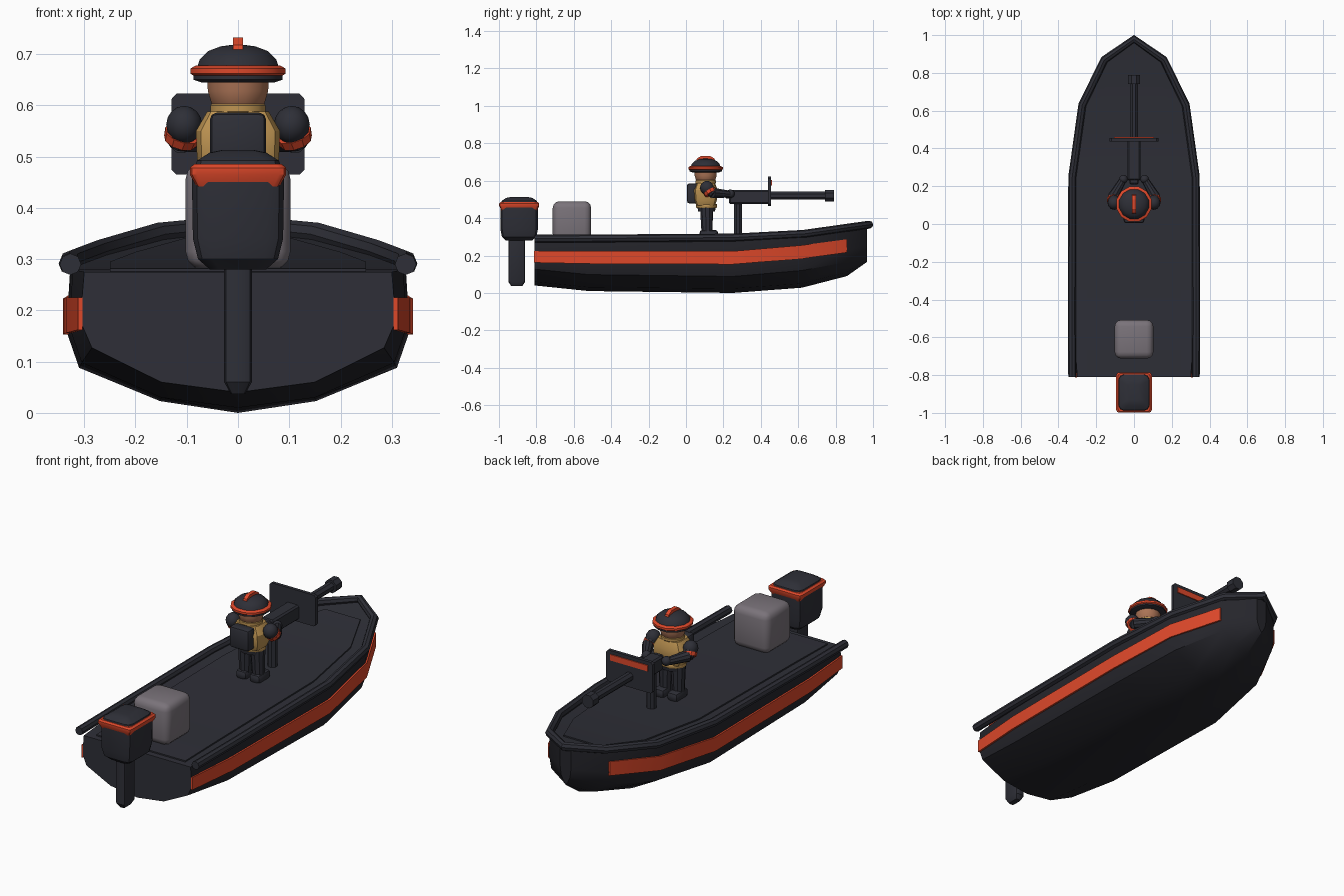
import bpy, bmesh, math
from mathutils import Vector, Matrix

if "Cube" in bpy.data.objects:
    bpy.data.objects.remove(bpy.data.objects["Cube"])


def material(name, r, g, b):
    m = bpy.data.materials.new(name)
    lin = lambda c: ((c / 255 + 0.055) / 1.055) ** 2.4
    m.diffuse_color = (lin(r), lin(g), lin(b), 1)
    m.use_nodes = True
    m.node_tree.nodes["Principled BSDF"].inputs["Base Color"].default_value = m.diffuse_color
    return m


CHAR = material("charcoal", 46, 47, 55)
BLACK = material("hull_black", 37, 37, 43)
ORANGE = material("orange", 222, 72, 42)
GREY = material("warm_grey", 122, 115, 122)
TAN = material("tan", 190, 148, 82)
SKIN = material("skin", 172, 116, 86)


def finish(name, bm, *mats):
    bmesh.ops.recalc_face_normals(bm, faces=bm.faces)
    me = bpy.data.meshes.new(name)
    bm.to_mesh(me)
    bm.free()
    ob = bpy.data.objects.new(name, me)
    bpy.context.collection.objects.link(ob)
    for m in mats:
        me.materials.append(m)
    return ob


def loft(bm, rings):
    """Skin closed rings of equal length and cap both ends."""
    vs = [[bm.verts.new(p) for p in r] for r in rings]
    n = len(vs[0])
    for a, b in zip(vs, vs[1:]):
        for i in range(n):
            j = (i + 1) % n
            bm.faces.new((a[i], a[j], b[j], b[i]))
    bm.faces.new(vs[0])
    bm.faces.new(vs[-1])


def box(name, loc, size, mat, bevel=0.0, seg=2):
    bm = bmesh.new()
    bmesh.ops.create_cube(bm, size=1)
    bmesh.ops.scale(bm, vec=size, verts=bm.verts)
    if bevel:
        bmesh.ops.bevel(bm, geom=bm.edges[:], offset=bevel, segments=seg, profile=0.5, affect='EDGES')
    bmesh.ops.translate(bm, vec=loc, verts=bm.verts)
    return finish(name, bm, mat)


def rod(name, p0, p1, r0, r1, mat, n=8):
    p0, p1 = Vector(p0), Vector(p1)
    d = p1 - p0
    bm = bmesh.new()
    rot = d.to_track_quat('Z', 'Y').to_matrix().to_4x4()
    bmesh.ops.create_cone(bm, cap_ends=True, segments=n, radius1=r0, radius2=r1, depth=d.length,
                          matrix=Matrix.Translation((p0 + p1) / 2) @ rot @ Matrix.Rotation(math.pi / n, 4, 'Z'))
    return finish(name, bm, mat)


def ball(name, loc, size, mat):
    bm = bmesh.new()
    bmesh.ops.create_uvsphere(bm, u_segments=12, v_segments=8, radius=1)
    bmesh.ops.scale(bm, vec=size, verts=bm.verts)
    bmesh.ops.translate(bm, vec=loc, verts=bm.verts)
    return finish(name, bm, mat)


def turned(name, y, profile, mat, n=12, sy=1.0):
    """Stack of horizontal rings, given as (radius, z)."""
    bm = bmesh.new()
    angles = [2 * math.pi * (i + 0.5) / n for i in range(n)]
    loft(bm, [[(r * math.cos(a), y + sy * r * math.sin(a), z) for a in angles] for r, z in profile])
    return finish(name, bm, mat)


def rounded_stack(name, y, profile, mat, corner=0.3):
    """Stack of rounded rectangles, given as (half x, half y, z)."""
    bm = bmesh.new()
    rings = []
    for hx, hy, z in profile:
        c = corner * min(hx, hy)
        q = [(hx, hy - c), (hx - c * .3, hy - c * .3), (hx - c, hy)]
        pts = q + [(-a, b) for a, b in q[::-1]] + [(-a, -b) for a, b in q] + [(a, -b) for a, b in q[::-1]]
        rings.append([(a, y + b, z) for a, b in pts])
    loft(bm, rings)
    return finish(name, bm, mat)


# Hull: half sections from keel to sheer, mirrored and lofted along y
stations = [
    (-.81, [(0, .04), (.15, .06), (.285, .127), (.308, .18), (.3, .275)]),
    (-.52, [(0, .01), (.15, .03), (.305, .098), (.33, .17), (.322, .28)]),
    (.25, [(0, 0), (.152, .023), (.31, .088), (.335, .16), (.327, .288)]),
    (.62, [(0, .028), (.13, .05), (.26, .12), (.286, .19), (.28, .307)]),
    (.86, [(0, .09), (.08, .11), (.155, .165), (.168, .23), (.165, .338)]),
    (.967, [(0, .165), (.012, .18), (.025, .21), (.03, .25), (.03, .355)])]
bm = bmesh.new()
loft(bm, [[(x, y, z) for x, z in h] + [(-x, y, z) for x, z in h[:0:-1]] for y, h in stations])
bm.normal_update()
bmesh.ops.recalc_face_normals(bm, faces=bm.faces)
for f in bm.faces:
    f.material_index = 1 if f.normal.z > 0.8 or f.normal.y < -0.9 else 0
finish("hull", bm, BLACK, CHAR)

# Raised deck panel following the sheer
bm = bmesh.new()
loft(bm, [[(-w, y, z - .01), (w, y, z - .01), (w, y, z + .007), (-w, y, z + .007)]
          for y, w, z in [(-.78, .25, .275), (-.52, .25, .28), (.25, .25, .288), (.62, .2, .307), (.84, .1, .335)]])
finish("deck_panel", bm, CHAR)

# Side stripes
for s, side in ((1, "right"), (-1, "left")):
    bm = bmesh.new()
    loft(bm, [[(s * x, y, a), (s * x, y, b), (s * (x - .009), y, b), (s * (x - .009), y, a)]
              for y, x, a, b in [(-.812, .312, .162, .225), (-.52, .335, .156, .225), (.25, .341, .153, .223),
                                 (.62, .291, .183, .255), (.86, .174, .216, .287)]])
    finish(side + "_stripe", bm, ORANGE)

# Gunwale rail
half = [(.327, -.81, .29), (.329, -.52, .291), (.327, .25, .296), (.274, .63, .316), (.157, .87, .35), (0, .98, .365)]
path = half + [(-x, y, z) for x, y, z in half[-2::-1]]
cu = bpy.data.curves.new("rail_path", 'CURVE')
cu.dimensions = '3D'
cu.bevel_depth = .021
cu.bevel_resolution = 2
cu.use_fill_caps = True
sp = cu.splines.new('POLY')
sp.points.add(len(path) - 1)
for p, co in zip(sp.points, path):
    p.co = (*co, 1)
tmp = bpy.data.objects.new("rail_path", cu)
bpy.context.collection.objects.link(tmp)
bpy.context.view_layer.update()
me = bpy.data.meshes.new_from_object(tmp.evaluated_get(bpy.context.evaluated_depsgraph_get()))
bpy.data.objects.remove(tmp)
me.materials.clear()
me.materials.append(CHAR)
bpy.context.collection.objects.link(bpy.data.objects.new("rail", me))

# Outboard motor
M = -.892
rounded_stack("motor_cowl", M, [(.055, .07, .28), (.078, .092, .30), (.088, .1, .34), (.09, .1, .46)], CHAR, .35)
rounded_stack("motor_band", M, [(.08, .095, .44), (.094, .107, .465), (.094, .107, .478), (.085, .1, .486)], ORANGE, .15)
rounded_stack("motor_top", M, [(.085, .1, .475), (.08, .094, .492), (.055, .07, .508), (.03, .045, .513)], CHAR, .35)
rounded_stack("motor_leg", -.905, [(.014, .03, .037), (.027, .045, .06), (.027, .045, .3)], CHAR, .5)

# Fuel box
box("fuel_box", (0, -.61, .385), (.205, .205, .21), GREY, .035, 3)

# Deck gun
rod("gun_post", (0, .278, .28), (0, .278, .49), .024, .024, CHAR)
box("gun_body", (0, .34, .512), (.07, .22, .075), CHAR, .008, 1)
box("gun_grip", (0, .235, .525), (.05, .05, .04), CHAR, .006, 1)
rod("gun_barrel", (0, .44, .52), (0, .76, .52), .023, .023, CHAR)
rod("gun_muzzle", (0, .742, .52), (0, .79, .52), .034, .034, CHAR)
bm = bmesh.new()
outline = [(.13, .475), (.13, .612), (.12, .623), (-.12, .623), (-.13, .612), (-.13, .475), (-.12, .465), (.12, .465)]
loft(bm, [[(x, y, z) for x, z in outline] for y in (.438, .455)])
finish("gun_shield", bm, CHAR)
box("shield_stripe", (0, .456, .59), (.21, .008, .03), ORANGE)

# Crew member: legs, boots and arms on both sides
for s, side in ((1, "right"), (-1, "left")):
    rod(side + "_leg", (s * .036, .112, .315), (s * .034, .11, .465), .029, .036, CHAR, 10)
    box(side + "_boot", (s * .038, .122, .314), (.06, .1, .045), CHAR, .016, 2)
    ball(side + "_shoulder", (s * .105, .112, .562), (.035, .037, .037), CHAR)
    rod(side + "_arm_band", (s * .108, .125, .545), (s * .113, .134, .53), .036, .033, ORANGE, 10)
    rod(side + "_upper_arm", (s * .105, .115, .56), (s * .113, .148, .53), .03, .027, CHAR, 10)
    rod(side + "_forearm", (s * .112, .143, .535), (s * .062, .228, .528), .028, .02, CHAR, 10)
    ball(side + "_hand", (s * .056, .237, .53), (.023, .023, .023), CHAR)

# Torso, vest and pack
turned("trousers", .11, [(.062, .435), (.07, .47)], CHAR, 12, .75)
turned("belt", .11, [(.07, .455), (.073, .46), (.073, .47), (.07, .475)], TAN, 12, .8)
rounded_stack("vest", .105, [(.068, .05, .468), (.08, .06, .495), (.082, .064, .55), (.06, .05, .588)], TAN, .5)
box("back_pack", (0, .035, .532), (.11, .06, .108), CHAR, .014, 2)
turned("collar", .105, [(.05, .58), (.056, .588), (.056, .6), (.05, .606)], TAN)

# Head and helmet
turned("head", .105, [(.04, .588), (.053, .602), (.061, .628), (.062, .665)], SKIN)
turned("helmet_brim", .105, [(.075, .645), (.09, .65), (.09, .66)], CHAR)
turned("helmet_band", .105, [(.086, .655), (.096, .662), (.096, .672), (.084, .678)], ORANGE)
turned("helmet_dome", .105, [(.084, .67), (.077, .69), (.06, .706), (.035, .715), (.012, .718)], CHAR)
bm = bmesh.new()
crest = [(.052, .70), (.058, .718), (.08, .732), (.13, .732), (.152, .718), (.158, .70)]
loft(bm, [[(x, y, z) for y, z in crest] for x in (-.01, .01)])
finish("helmet_crest", bm, ORANGE)

# Shading: smooth rounds, keep hard edges
for ob in bpy.context.scene.objects:
    ob.select_set(True)
    bpy.context.view_layer.objects.active = ob
bpy.ops.object.shade_smooth_by_angle(angle=math.radians(32))
